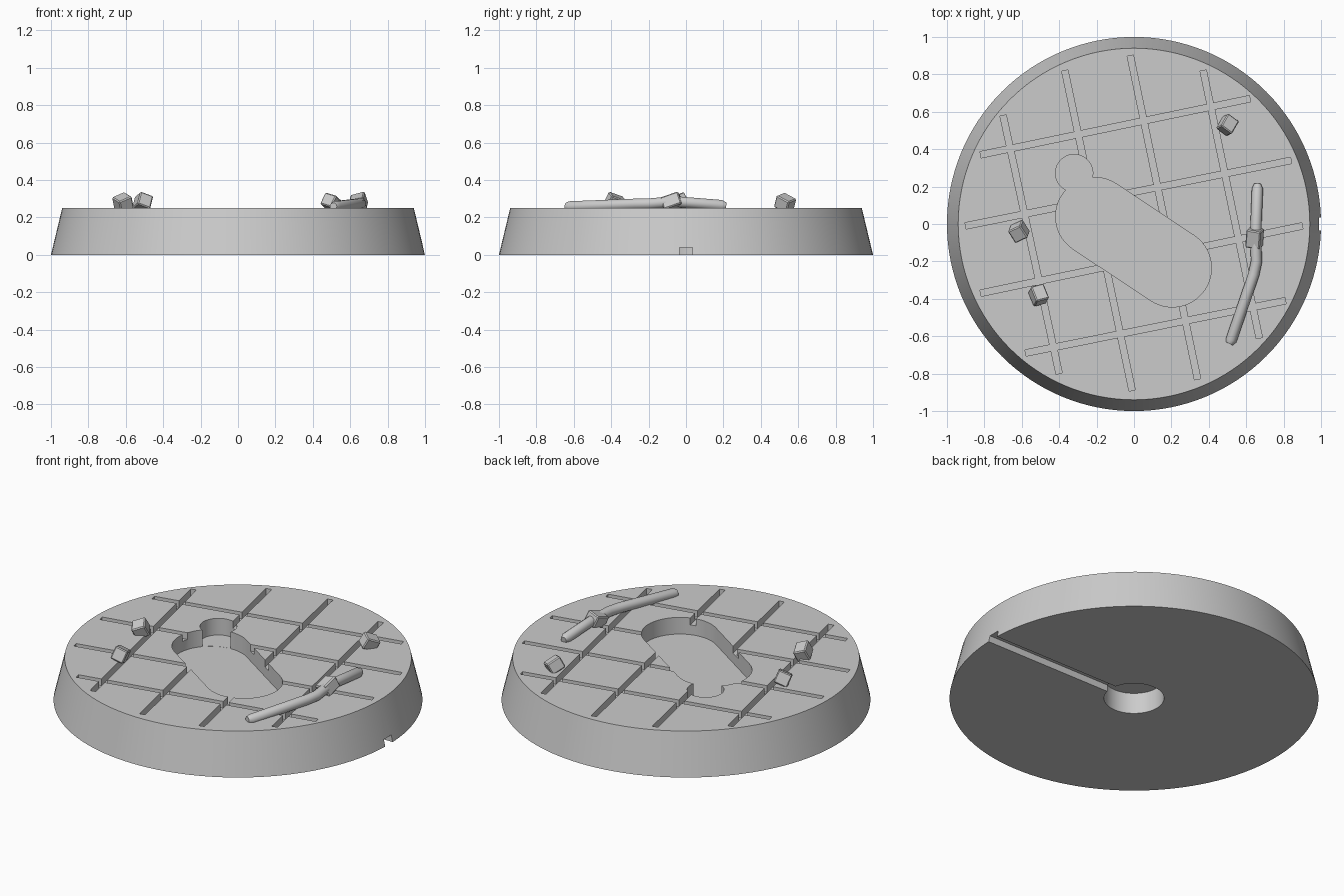
import bpy
import bmesh
from math import atan2, cos, hypot, pi, radians, sin
from mathutils import Vector

cube = bpy.data.objects.get("Cube")
if cube:
    bpy.data.objects.remove(cube, do_unlink=True)

stone = bpy.data.materials.new("stone grey")
stone.use_nodes = True
GREY = (0.6, 0.6, 0.6, 1)
stone.diffuse_color = GREY
stone.node_tree.nodes["Principled BSDF"].inputs["Base Color"].default_value = GREY
TOP = 0.25


def activate(obj):
    bpy.ops.object.select_all(action="DESELECT")
    obj.select_set(True)
    bpy.context.view_layer.objects.active = obj


def finish(obj, name):
    obj.name = name
    obj.data.materials.append(stone)
    activate(obj)
    return obj


def prism(outline, z0, z1):
    """Upright solid from a flat outline."""
    bm = bmesh.new()
    face = bm.faces.new([bm.verts.new((x, y, z0)) for x, y in outline])
    extruded = bmesh.ops.extrude_face_region(bm, geom=[face])["geom"]
    for v in extruded:
        if isinstance(v, bmesh.types.BMVert):
            v.co.z = z1
    bmesh.ops.recalc_face_normals(bm, faces=bm.faces)
    mesh = bpy.data.meshes.new("solid")
    bm.to_mesh(mesh)
    bm.free()
    obj = bpy.data.objects.new("solid", mesh)
    bpy.context.collection.objects.link(obj)
    return obj


def bar(a, b, width):
    a, b = Vector(a), Vector(b)
    side = (b - a).normalized().orthogonal() * width / 2
    return [a + side, a - side, b - side, b + side]


def capsule(a, b, radius, steps=24):
    ang = atan2(b[1] - a[1], b[0] - a[0])
    pts = []
    for centre, start in ((b, ang - pi / 2), (a, ang + pi / 2)):
        for i in range(steps + 1):
            t = start + pi * i / steps
            pts.append((centre[0] + radius * cos(t), centre[1] + radius * sin(t)))
    return pts


def circle(x, y, radius, steps=48):
    return [(x + radius * cos(2 * pi * i / steps), y + radius * sin(2 * pi * i / steps))
            for i in range(steps)]


def cut(target, outline, z0, z1):
    cutter = prism(outline, z0, z1)
    cutter.hide_render = True
    mod = target.modifiers.new("cut", "BOOLEAN")
    mod.operation, mod.solver, mod.object = "DIFFERENCE", "EXACT", cutter
    activate(target)
    bpy.ops.object.modifier_apply(modifier=mod.name)
    bpy.data.objects.remove(cutter, do_unlink=True)


# Round tapered base
bpy.ops.mesh.primitive_cone_add(vertices=128, radius1=1, radius2=0.94, depth=TOP,
                                location=(0, 0, TOP / 2))
base = finish(bpy.context.object, "round_base")

# Paving grooves, in two crossing directions
rows = [((-0.82, 0.37), (0.62, 0.67)), ((-0.90, -0.01), (0.84, 0.34)),
        ((-0.82, -0.37), (0.90, -0.01)), ((-0.58, -0.69), (0.81, -0.41))]
columns = [((-0.70, 0.58), (-0.40, -0.80)), ((-0.37, 0.82), (-0.01, -0.89)),
           ((-0.02, 0.90), (0.34, -0.83)), ((0.37, 0.82), (0.67, -0.61))]
for lines, depth in ((rows, 0.04), (columns, 0.042)):
    for a, b in lines:
        cut(base, bar(a, b, 0.034), TOP - depth, TOP + 0.1)

# Long pocket with a small round lobe
cut(base, capsule((-0.21, 0.04), (0.205, -0.235), 0.209), TOP - 0.1, TOP + 0.1)
cut(base, circle(-0.32, 0.272, 0.1), TOP - 0.0995, TOP + 0.1)

# Underside hole and the channel running to the rim
cut(base, circle(0, 0, 0.163), -0.1, 0.125)
cut(base, bar((0.1, 0), (1.1, 0), 0.07), -0.1, 0.04)
activate(base)
bpy.ops.object.shade_smooth_by_angle(angle=radians(30))


# Loose stones
def rock(name, loc, size, rot):
    bpy.ops.mesh.primitive_cube_add(size=1, location=loc, rotation=[radians(r) for r in rot])
    obj = bpy.context.object
    obj.scale = size
    finish(obj, name)
    mod = obj.modifiers.new("worn edges", "BEVEL")
    mod.width, mod.segments = 0.08, 1
    bpy.ops.object.transform_apply(location=False, rotation=False, scale=True)
    mod.width = 0.006
    return obj


rock("stone_back", (0.50, 0.53, 0.278), (0.085, 0.075, 0.07), (15, 25, 60))
rock("stone_left", (-0.615, -0.04, 0.278), (0.08, 0.08, 0.075), (20, -22, 25))
rock("stone_front", (-0.51, -0.38, 0.28), (0.075, 0.09, 0.075), (-20, 20, 15))

# Bent stick with rounded ends
path = [(0.66, 0.215, 0.262), (0.66, 0.19, 0.265), (0.65, -0.06, 0.285), (0.655, -0.20, 0.273),
        (0.64, -0.27, 0.272), (0.52, -0.62, 0.258), (0.51, -0.64, 0.258)]
widths = [0.6, 1, 1, 1, 1, 1, 0.7]
curve = bpy.data.curves.new("stick", "CURVE")
curve.dimensions = "3D"
curve.bevel_depth = 0.03
curve.bevel_resolution = 3
curve.use_fill_caps = True
spline = curve.splines.new("POLY")
spline.points.add(len(path) - 1)
for point, co, w in zip(spline.points, path, widths):
    point.co = (*co, 1)
    point.radius = w
stick = bpy.data.objects.new("stick", curve)
bpy.context.collection.objects.link(stick)
activate(stick)
bpy.ops.object.convert(target="MESH")
stick = finish(bpy.context.object, "bent_stick")
bpy.ops.object.shade_smooth_by_angle(angle=radians(50))

# Knot on the stick
rock("stick_knot", (0.645, -0.075, 0.282), (0.08, 0.10, 0.07), (20, -15, -10))
